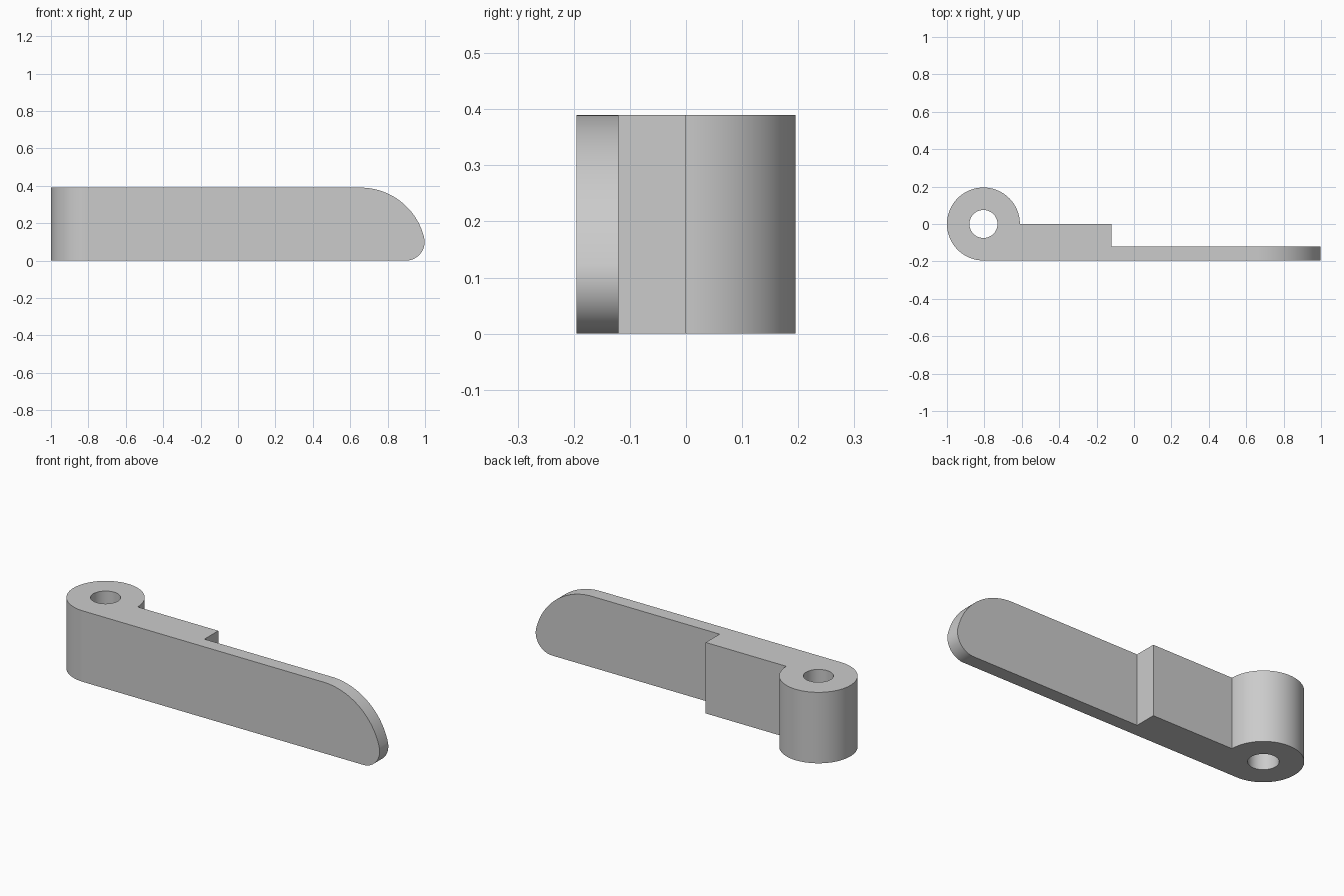
import bpy
import bmesh
from math import cos, sin, radians, sqrt, degrees, atan2
from mathutils import Vector

cube = bpy.data.objects.get("Cube")
if cube:
    bpy.data.objects.remove(cube, do_unlink=True)

HEIGHT = 0.39
BARREL_X, BARREL_R, HOLE_R = -0.805, 0.195, 0.075
STEP_X, BLADE_Y = -0.12, -0.12
FRONT_Y = -BARREL_R

grey = bpy.data.materials.new("plain grey")
grey.use_nodes = True
colour = (0.6, 0.6, 0.6, 1)
grey.diffuse_color = colour
grey.node_tree.nodes["Principled BSDF"].inputs["Base Color"].default_value = colour


def arc(cx, cy, r, start, end, steps):
    """Points on an arc, angles in degrees."""
    angles = [radians(start + (end - start) * i / steps) for i in range(steps + 1)]
    return [(cx + r * cos(a), cy + r * sin(a)) for a in angles]


def prism(name, points, place, direction):
    """Extrude a closed 2D outline into a solid."""
    bm = bmesh.new()
    face = bm.faces.new([bm.verts.new(place(p)) for p in points])
    result = bmesh.ops.extrude_face_region(bm, geom=[face])
    verts = [v for v in result["geom"] if isinstance(v, bmesh.types.BMVert)]
    bmesh.ops.translate(bm, verts=verts, vec=Vector(direction))
    bmesh.ops.recalc_face_normals(bm, faces=bm.faces)
    mesh = bpy.data.meshes.new(name)
    bm.to_mesh(mesh)
    bm.free()
    mesh.materials.append(grey)
    obj = bpy.data.objects.new(name, mesh)
    bpy.context.collection.objects.link(obj)
    return obj


def cut(obj, cutter, operation):
    """Apply a boolean and discard the cutter."""
    cutter.hide_render = True
    mod = obj.modifiers.new("cut", "BOOLEAN")
    mod.operation = operation
    mod.solver = "EXACT"
    mod.object = cutter
    bpy.context.view_layer.objects.active = obj
    bpy.ops.object.modifier_apply(modifier=mod.name)
    bpy.data.objects.remove(cutter, do_unlink=True)


# Barrel, thick arm and thin blade as one plan outline
plan = arc(BARREL_X, 0, BARREL_R, 0, 270, 72)
plan += [(1.1, FRONT_Y), (1.1, BLADE_Y), (STEP_X, BLADE_Y), (STEP_X, 0)]
lever = prism("lever_arm", plan, lambda p: (p[0], p[1], -0.1), (0, 0, 0.6))

# Side outline: large curve over the tip, small rounded lower corner
tip_x, tip_z, tip_r, corner_r = 0.655, 0.04, 0.35, 0.1
rise = corner_r - tip_z
run = sqrt((tip_r - corner_r) ** 2 - rise ** 2)
meet = degrees(atan2(rise, run))
side = arc(tip_x + run, corner_r, corner_r, -90, meet, 24)
side += arc(tip_x, tip_z, tip_r, meet, 90, 32)[1:]
side += [(-1.1, HEIGHT), (-1.1, 0)]
outline = prism("side_outline", side, lambda p: (p[0], -0.3, p[1]), (0, 0.6, 0))
cut(lever, outline, "INTERSECT")

# Pivot hole
hole = prism("pivot_hole", arc(BARREL_X, 0, HOLE_R, 0, 352.5, 47),
             lambda p: (p[0], p[1], -0.2), (0, 0, 0.8))
cut(lever, hole, "DIFFERENCE")

# Smooth curves, crisp edges
bpy.ops.object.select_all(action="DESELECT")
lever.select_set(True)
bpy.context.view_layer.objects.active = lever
bpy.ops.object.shade_smooth_by_angle(angle=radians(30))
weighted = lever.modifiers.new("even_shading", "WEIGHTED_NORMAL")
weighted.keep_sharp = True
